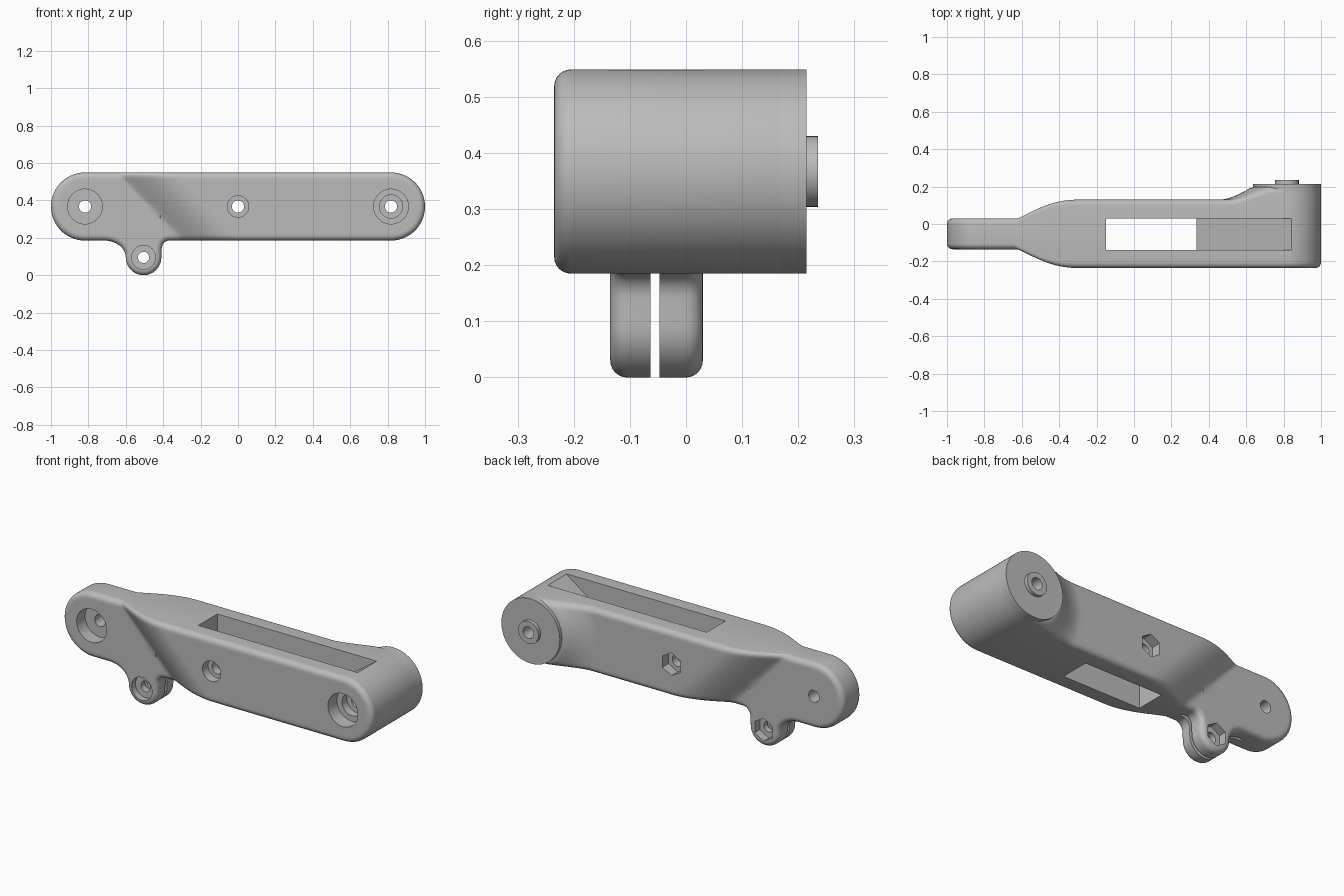
import bpy, bmesh, math
from math import sin, cos, pi, sqrt, hypot

cube = bpy.data.objects.get("Cube")
if cube:
    bpy.data.objects.remove(cube)

grey = bpy.data.materials.new("plain grey")
grey.use_nodes = True
color = (0.5, 0.5, 0.5, 1)
grey.diffuse_color = color
grey.node_tree.nodes["Principled BSDF"].inputs["Base Color"].default_value = color

END, MID, R, FILLET = 0.818, 0.367, 0.182, 0.03
EAR_X, EAR_R = -0.505, 0.095


def make_object(name, bm):
    bmesh.ops.recalc_face_normals(bm, faces=bm.faces)
    mesh = bpy.data.meshes.new(name)
    bm.to_mesh(mesh)
    bm.free()
    mesh.materials.append(grey)
    obj = bpy.data.objects.new(name, mesh)
    bpy.context.collection.objects.link(obj)
    return obj


def prism(name, points, y0, y1, bevel=0):
    """Extrude an x-z polygon along y, optionally rounding the back rim."""
    bm = bmesh.new()
    front = [bm.verts.new((x, y0, z)) for x, z in points]
    back = [bm.verts.new((x, y1, z)) for x, z in points]
    bm.faces.new(front)
    cap = bm.faces.new(back)
    for i in range(len(points)):
        j = (i + 1) % len(points)
        bm.faces.new((front[i], front[j], back[j], back[i]))
    if bevel:
        bmesh.ops.bevel(bm, geom=list(cap.edges), offset=bevel, segments=4,
                        profile=0.5, affect='EDGES')
    return make_object(name, bm)


def circle(x, z, r, n=48):
    return [(x + r * sin(2 * pi * i / n), z + r * cos(2 * pi * i / n)) for i in range(n)]


def arc(cx, cz, a, b, start, stop, n):
    angles = [math.radians(start + (stop - start) * i / n) for i in range(n + 1)]
    return [(cx + a * cos(t), cz + b * sin(t)) for t in angles]


def line(x0, x1, n):
    return [(x0 + (x1 - x0) * i / n, MID - R) for i in range(1, n)]


# Lower outline, from the left tip past the clamp ear to the right tip
lower = arc(-END, MID, R, R, 180, 270, 20) + line(-END, -0.715, 5)
lower += arc(-0.715, EAR_R, 0.115, 0.09, 90, 0, 10)[:-1]
lower += arc(EAR_X, EAR_R, EAR_R, EAR_R, 180, 360, 28)
lower += arc(-0.368, 0.14, 0.04, 0.045, 180, 90, 8)
lower += line(-0.368, END, 60) + arc(END, MID, R, R, 270, 360, 20)
# Upper outline uses the same stations
upper = [(x, MID + sqrt(max(0, R * R - max(0, abs(x) - END) ** 2))) for x, z in lower[1:-1]]
outline = lower + upper[::-1]
count = len(outline)


def swell(x, z):
    """Slanted blend between the thin left end and the thick middle."""
    u = x + 0.95 * (z - 0.51)
    t = min(1, max(0, (u + 0.61) / 0.31)) ** 0.65
    return 0.1 * t * t * (3 - 2 * t)


def front_y(x, z):
    return -0.135 - swell(x, z)


def back_y(x, z):
    rho = hypot(x - END, z - MID)
    rise = min(1, max(0, (0.36 - rho) / 0.17))
    return 0.03 + swell(x, z) + 0.067 * rise ** 1.6


def ring(inset, t, drop, side):
    pts = []
    for i, (x, z) in enumerate(outline):
        (ax, az), (bx, bz) = outline[i - 1], outline[(i + 1) % count]
        dx, dz = bx - ax, bz - az
        n = hypot(dx, dz)
        px, pz = x - dz / n * inset, z + dx / n * inset
        sx = min(END, max(-END, x))
        px, pz = sx + (px - sx) * t, MID + (pz - MID) * t
        y = front_y(px, pz) + drop if side < 0 else back_y(px, pz) - drop
        pts.append((px, y, pz))
    return pts


def half(side):
    rings = [ring(FILLET, i / 12, 0, side) for i in range(13)]
    for i in range(1, 7):
        a = i / 6 * pi / 2
        rings.append(ring(FILLET * (1 - sin(a)), 1, FILLET * (1 - cos(a)), side))
    return rings


# Arm body: rings run from the front spine around the rim to the back spine
bm = bmesh.new()
loops = [[bm.verts.new(p) for p in r] for r in half(-1) + half(1)[::-1]]
for a, b in zip(loops, loops[1:]):
    for i in range(count):
        j = (i + 1) % count
        bm.faces.new((a[i], a[j], b[j], b[i]))
bmesh.ops.remove_doubles(bm, verts=bm.verts, dist=1e-5)
body = make_object("arm_body", bm)

# Round pivot pad and raised bushing on the back
pad = prism("pivot_pad", circle(END, MID, R, 80), 0.14, 0.215, 0.014)
bushing = prism("pivot_bushing", circle(END, MID, 0.063), 0.2, 0.235, 0.003)


def cut(targets, name, points, y0, y1):
    cutter = prism(name, points, y0, y1)
    cutter.hide_render = True
    for obj in targets:
        mod = obj.modifiers.new(name, 'BOOLEAN')
        mod.operation, mod.solver, mod.object = 'DIFFERENCE', 'EXACT', cutter
        bpy.context.view_layer.objects.active = obj
        bpy.ops.object.modifier_apply(modifier=name)
    bpy.data.objects.remove(cutter)


# Pocket open top and bottom, with a ramp up to the right end
pocket = [(-0.15, 0.1), (0.335, 0.1), (0.335, 0.187), (0.9, 0.589), (0.9, 0.7), (-0.15, 0.7)]
cut([body], "pocket_cutter", pocket, -0.138, 0.03)

# Clamp slit through the ear
slit = [(-0.74, -0.1), (-0.35, -0.1), (-0.35, 0.2), (-0.74, 0.2)]
cut([body], "slit_cutter", slit, -0.063, -0.047)

# Bolt holes
for x, z, r in ((-END, MID, 0.033), (0, MID, 0.033), (EAR_X, EAR_R, 0.03)):
    cut([body], "hole_cutter", circle(x, z, r), -0.5, 0.5)
cut([body, pad, bushing], "hole_cutter", circle(END, MID, 0.033), -0.5, 0.5)

# Counterbores on the front: x, z, radius, floor
for x, z, r, floor in ((-END, MID, 0.093, -0.06), (END, MID, 0.093, -0.155),
                       (END, MID, 0.062, -0.11), (0, MID, 0.057, -0.185),
                       (EAR_X, EAR_R, 0.064, -0.1)):
    cut([body], "counterbore_cutter", circle(x, z, r), -0.5, floor)

# Hexagonal nut recesses on the back
for x, z, floor in ((0, MID, 0.075), (EAR_X, EAR_R, -0.015)):
    cut([body], "hex_cutter", circle(x, z, 0.064, 6), floor, 0.5)

for obj in (body, pad, bushing):
    bpy.ops.object.select_all(action='DESELECT')
    obj.select_set(True)
    bpy.context.view_layer.objects.active = obj
    bpy.ops.object.shade_smooth_by_angle(angle=math.radians(30))
